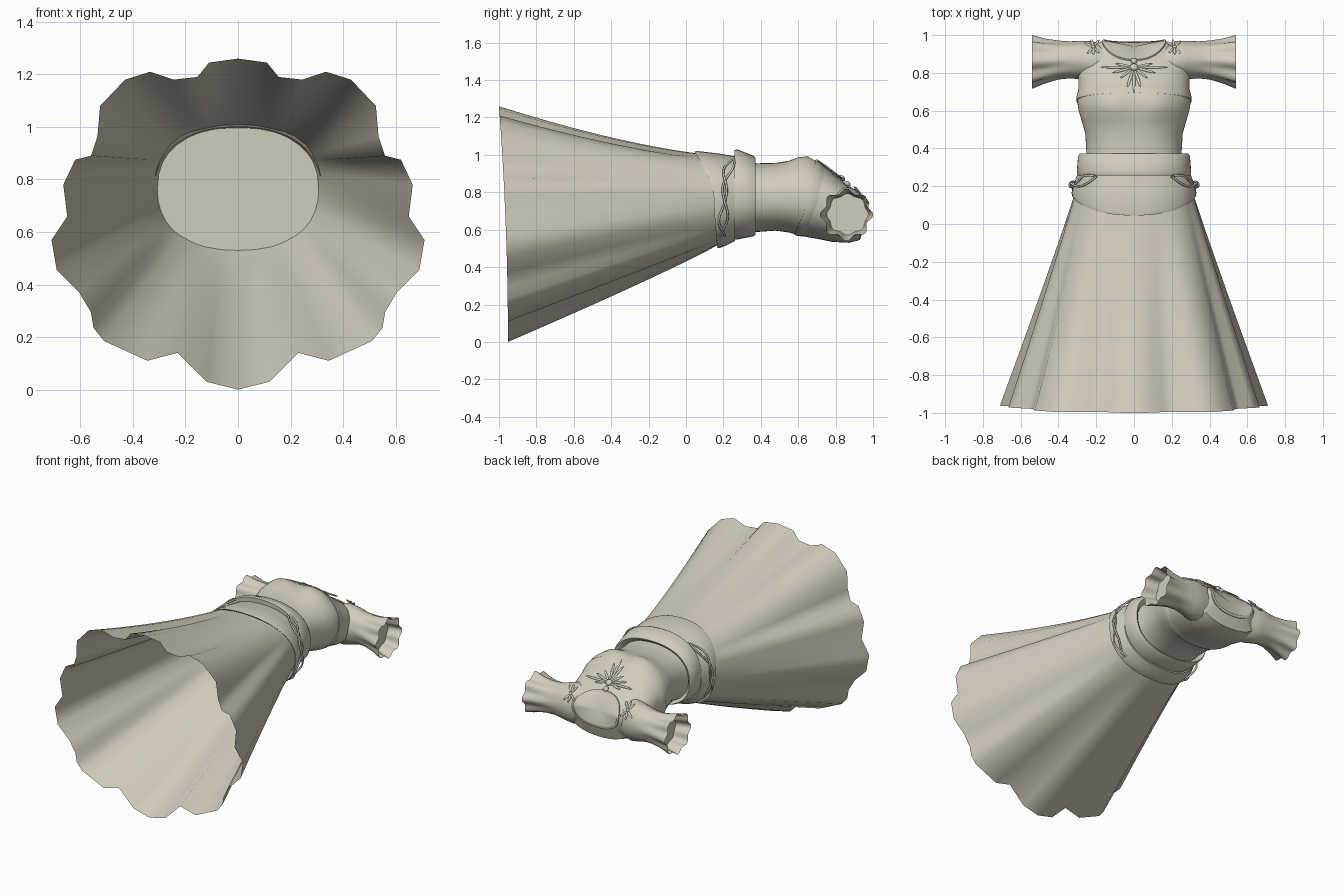
import bpy, bmesh, math
from mathutils import Vector, Matrix

if "Cube" in bpy.data.objects:
    bpy.data.objects.remove(bpy.data.objects["Cube"])

cloth = bpy.data.materials.new("warm_ivory_cloth")
cloth.diffuse_color = (0.64, 0.605, 0.505, 1)
cloth.use_nodes = True
cloth.node_tree.nodes["Principled BSDF"].inputs["Base Color"].default_value = cloth.diffuse_color


def finish(name, bm, angle=50):
    bmesh.ops.recalc_face_normals(bm, faces=bm.faces)
    me = bpy.data.meshes.new(name)
    bm.to_mesh(me)
    bm.free()
    me.materials.append(cloth)
    me.shade_smooth()
    me.set_sharp_from_angle(angle=math.radians(angle))
    ob = bpy.data.objects.new(name, me)
    bpy.context.collection.objects.link(ob)
    return ob


def loft(name, rings, cap=False, angle=50):
    """Skin closed rings of equal length; cap closes the last ring with a crisp fan."""
    bm = bmesh.new()
    rows = [[bm.verts.new(p) for p in r] for r in rings]
    n = len(rows[0])
    for a, b in zip(rows, rows[1:]):
        for i in range(n):
            j = (i + 1) % n
            bm.faces.new((a[i], a[j], b[j], b[i]))
    if cap:
        last = rows[-1]
        mid = bm.verts.new(sum((v.co for v in last), Vector()) / n)
        for i in range(n):
            bm.faces.new((last[i], last[(i + 1) % n], mid))
    ob = finish(name, bm, angle)
    if cap:  # crisp border around the lining
        first = (len(rings) - 1) * n
        for e in ob.data.edges:
            if all(first <= v < first + n for v in e.vertices):
                e.use_edge_sharp = True
    return ob


def spow(v, e):
    return math.copysign(abs(v) ** e, v)


def oval(a, rx, zt, zb, ys, yf=None, yb=None, e=0.87, dip=1.4):
    """Point on a rounded body section; side, front and back y may differ."""
    yf = ys if yf is None else yf
    yb = ys if yb is None else yb
    c, s = math.cos(a), math.sin(a)
    y = ys + (yf - ys) * max(0, s) ** dip + (yb - ys) * max(0, -s) ** dip
    return Vector((rx * spow(c, e), y, (zt + zb) / 2 + (zt - zb) / 2 * spow(s, e)))


def section(*args, n=64):
    return [oval(2 * math.pi * i / n, *args) for i in range(n)]


# Skirt: scalloped hem blending up into a capped oval waist
half = [(0, 1.26), (.11, 1.245), (.155, 1.19), (.245, 1.18), (.335, 1.21), (.43, 1.18),
        (.525, 1.08), (.535, .965), (.56, .89), (.62, .875), (.665, .78), (.65, .66),
        (.71, .57), (.69, .455), (.605, .37), (.56, .295), (.55, .235), (.51, .185),
        (.345, .11), (.23, .14), (.12, .03), (0, 0)]
outline = half + [(-x, z) for x, z in half[-2:0:-1]]
rings = []
for k in range(17):
    t = 1 - k / 16
    ring = []
    for x, z in outline:
        hem = Vector((x, -.952 - .048 * (z / 1.26) ** 2, z))
        top = oval(math.atan2((z - .66) / .62, x / .7), .307, .997, .53, .19)
        p = top.lerp(hem, t)
        p.x = top.x + (hem.x - top.x) * t ** 1.04
        p.z = top.z + (hem.z - top.z) * t ** (.93 + .5 * z / 1.26)
        ring.append(p)
    rings.append(ring)
loft("skirt", rings, cap=True, angle=60)

# Bodice: waist, bust, shoulders and closed neckline
body = [(.295, .985, .54, .195), (.265, .965, .575, .28), (.252, .955, .588, .38),
        (.258, .957, .595, .48), (.278, .966, .585, .55), (.293, .975, .572, .60),
        (.301, .976, .56, .65), (.295, .955, .55, .71), (.295, .915, .535, .78, .768, .78),
        (.285, .87, .53, .86, .825, .87), (.245, .845, .545, .935, .85, .93),
        (.160, .826, .635, .972, .872, .960)]
bodice = []
for s in body:
    ring = section(*s)
    for p in ring:
        if p.z > .75:  # bust fullness on each side
            d = ((abs(p.x) - .13) / .1) ** 2 + ((p.y - .635) / .075) ** 2
            p.z += .027 * math.exp(-d)
    bodice.append(ring)
loft("bodice", bodice, cap=True)


def on_bodice(i, y, out):
    """Bodice surface point in column i at height y, pushed outward."""
    col = [r[i] for r in bodice]
    for a, b in zip(col, col[1:]):
        if a.y <= y <= b.y:
            p = a.lerp(b, (y - a.y) / (b.y - a.y))
            break
    axis = Vector((0, y, .74))
    return p + (p - axis).normalized() * out


# Overlaid top: thin hem running from the bust line down to the back
rows = []
for dy, out in ((0, -.004), (0, .005), (.012, .006), (.035, .004), (.06, -.003)):
    row = []
    for i in range(64):
        s = math.sin(2 * math.pi * i / 64)
        y = .655 + (.04 * s if s > 0 else .075 * s) + dy
        row.append(on_bodice(i, y, out))
    rows.append(row)
loft("top_hem", rows)

# Neckline edging
loft("neck_trim", [section(.170, .834, .622, .964, .864, .952),
                   section(.170, .837, .62, .974, .871, .962),
                   section(.156, .824, .637, .977, .876, .965)])

# Waist belt
loft("belt", [section(.25, .96, .58, .262), section(.298, 1.025, .548, .258),
              section(.303, 1.03, .548, .275), section(.296, .995, .565, .36),
              section(.288, .985, .572, .372), section(.275, .972, .58, .366),
              section(.25, .95, .6, .33)])

# Hip sash, dipping at the front
loft("hip_sash", [section(.318, 1.0, .515, .16, .06, .175), section(.328, 1.018, .502, .15, .045, .168),
                  section(.331, 1.021, .502, .165, .06, .18), section(.318, 1.008, .518, .215, .17, .22),
                  section(.30, .993, .54, .262), section(.25, .95, .59, .268)])

# Fluted sleeves with a lining closing the arm opening
flare = [(.15, .85, .69, .10, .12, 0), (.22, .86, .69, .107, .135, 0), (.28, .868, .69, .102, .122, 0),
         (.34, .869, .688, .097, .106, .01), (.40, .868, .685, .1, .104, .03),
         (.47, .863, .682, .112, .111, .06), (.54, .858, .68, .130, .128, .095)]


def sleeve_ring(side, x, cy, cz, ry, rz, amp, n=64):
    ring = []
    for i in range(n):
        a = 2 * math.pi * i / n
        k = 1 + amp * math.cos(8 * a)
        ring.append(Vector((side * x, cy + ry * k * math.cos(a), cz + rz * k * math.sin(a))))
    return ring


for side, tag in ((1, "right"), (-1, "left")):
    loft("sleeve_" + tag, [sleeve_ring(side, *f) for f in flare])
    loft("sleeve_lining_" + tag, [sleeve_ring(side, .46, .864, .682, .109, .109, .055),
                                  sleeve_ring(side, .45, .864, .682, .106, .106, .05)], cap=True)


# Cords looped around the sides of the sash
def cord(name, pts, r):
    cu = bpy.data.curves.new(name, "CURVE")
    cu.dimensions = "3D"
    cu.bevel_depth = r
    cu.bevel_resolution = 2
    sp = cu.splines.new("POLY")
    sp.points.add(len(pts) - 1)
    for q, p in zip(sp.points, pts):
        q.co = (*p, 1)
    cu.materials.append(cloth)
    ob = bpy.data.objects.new(name, cu)
    bpy.context.collection.objects.link(ob)
    bpy.ops.object.select_all(action="DESELECT")
    ob.select_set(True)
    bpy.context.view_layer.objects.active = ob
    bpy.ops.object.convert(target="MESH")


for side, tag in ((1, "right"), (-1, "left")):
    for k in range(2):
        pts = []
        for i in range(33):
            t = i / 32
            p = oval(math.radians(56 - 104 * t), .336, 1.015, .51, .205 + .05 * (1 - t) ** 3
                     + .018 * math.sin(t * 11 + k * 2.6) - .012 * k)
            pts.append((side * (p.x + .006 * math.cos(t * 11 + k * 2.6)), p.y, p.z))
        cord(f"sash_cord_{tag}_{k + 1}", pts, .006)


# Leaf ornaments
def leaves(name, centre, normal, items, bead=.016):
    """items: (angle in degrees, start, length, width) around the centre."""
    normal = Vector(normal).normalized()
    u = (Vector((1, 0, 0)) - normal * normal.x).normalized()
    frame = Matrix((u, normal.cross(u), normal)).transposed().to_4x4()
    base = Matrix.Translation(centre) @ frame
    bm = bmesh.new()
    bmesh.ops.create_uvsphere(bm, u_segments=12, v_segments=8, radius=1,
                              matrix=base @ Matrix.Diagonal((bead, bead, bead * .7, 1)))
    for ang, start, length, width in items:
        m = (base @ Matrix.Rotation(math.radians(ang), 4, "Z")
             @ Matrix.Translation((start + length / 2, 0, 0))
             @ Matrix.Diagonal((length / 2, width / 2, .006, 1)))
        bmesh.ops.create_uvsphere(bm, u_segments=8, v_segments=4, radius=1, matrix=m)
    finish(name, bm)


spray = [(a, .012, l, .016) for a, l in
         ((0, .17), (180, .17), (-18, .11), (198, .11), (14, .09), (166, .09),
          (-45, .09), (225, .09), (-75, .13), (255, .13), (-90, .16))]
leaves("chest_brooch", (0, .83, .876), (0, .6, .8), spray, .022)
leaves("chest_brooch_top", (0, .864, .846), (0, .6, .8), [], .018)
for side, tag in ((1, "right"), (-1, "left")):
    leaves("shoulder_leaves_" + tag, (side * .215, .938, .785), (side * .1, .75, .65),
           [(a, .004, .06, .016) for a in (-120, -90, -60, 60, 100, 140)], .011)
